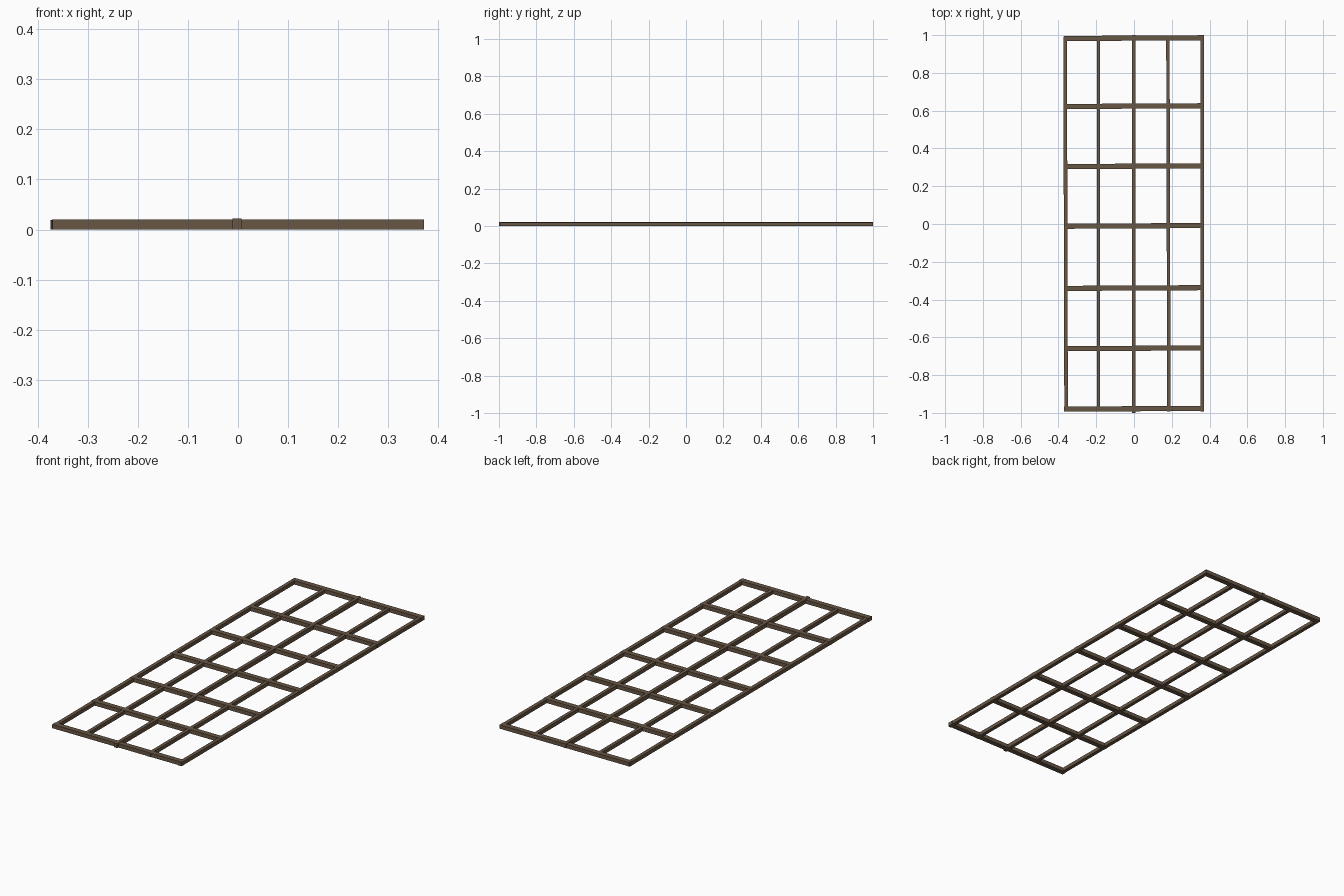
import bpy, math

if "Cube" in bpy.data.objects:
    bpy.data.objects.remove(bpy.data.objects["Cube"])

# dark brown wood
wood = bpy.data.materials.new("dark_wood")
wood.diffuse_color = (0.14, 0.095, 0.06, 1)
wood.use_nodes = True
wood.node_tree.nodes["Principled BSDF"].inputs["Base Color"].default_value = wood.diffuse_color


def bar(name, size, loc, tilt=0.0):
    """Rectangular bar with a slight hand-laid rotation about z (degrees)."""
    bpy.ops.mesh.primitive_cube_add(size=1, location=loc,
                                    rotation=(0, 0, math.radians(tilt)))
    o = bpy.context.object
    o.name = name
    o.scale = size
    bpy.ops.object.transform_apply(location=False, rotation=False, scale=True)
    o.data.materials.append(wood)


# long bars running front to back: x, width, height, tilt
long_bars = [(-0.362, 0.019, 0.019, 0.15), (-0.188, 0.018, 0.019, 0.0),
             (-0.002, 0.018, 0.022, 0.0), (0.182, 0.018, 0.019, 0.15),
             (0.361, 0.019, 0.019, 0.0)]
for i, (x, w, h, tilt) in enumerate(long_bars):
    length = 2.0 if i == 2 else 1.985
    bar(f"long_bar_{i + 1}", (w, length, h), (x, 0, h / 2), tilt)

# wider cross bars from front to back
for i, y in enumerate([-0.978, -0.658, -0.339, -0.010, 0.306, 0.624, 0.984]):
    bar(f"cross_bar_{i + 1}", (0.742, 0.027, 0.020), (0, y, 0.010), 0.3)
